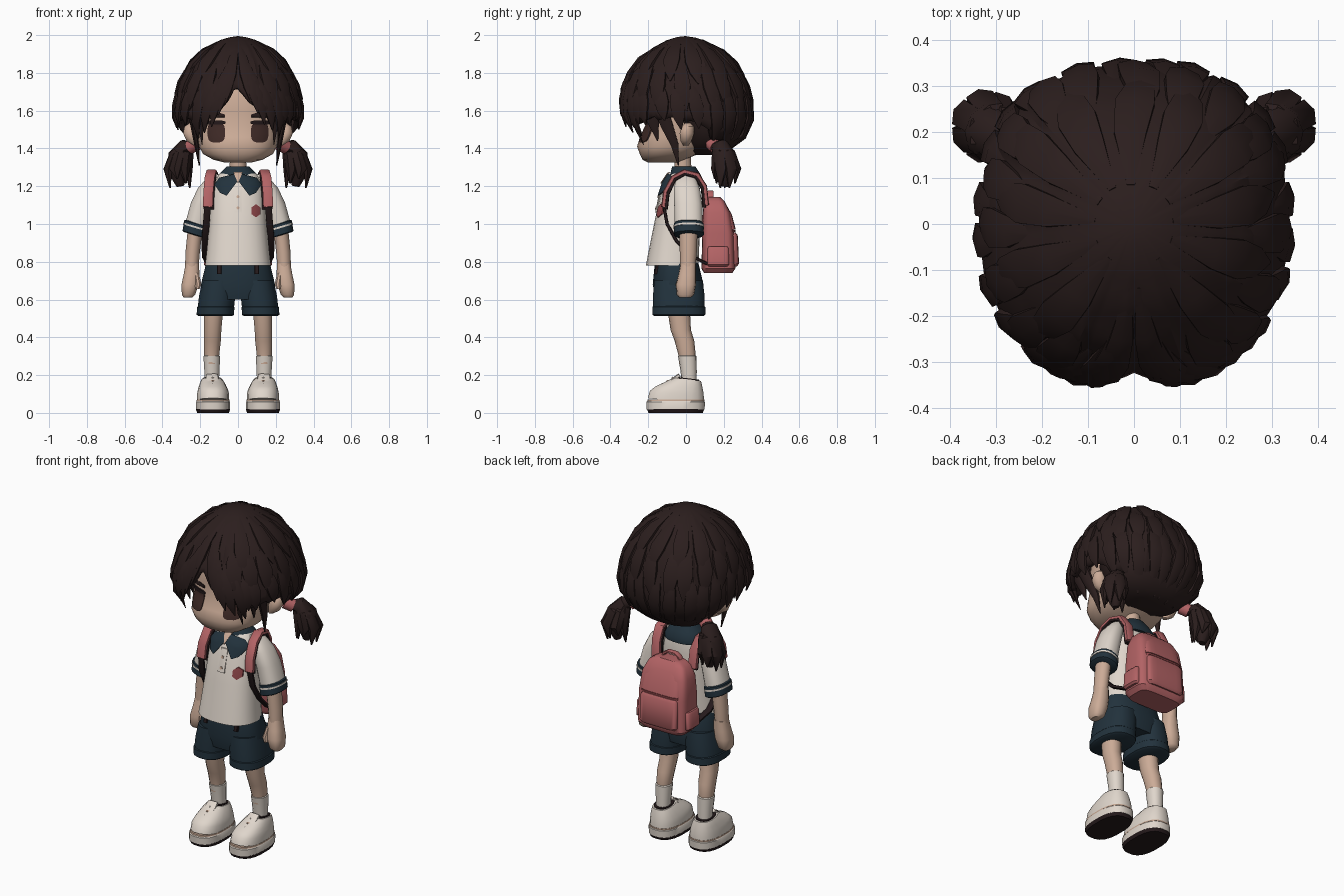
import bpy, bmesh, math, random
from mathutils import Vector
random.seed(4)

def material(name, *rgb):
    m = bpy.data.materials.new(name)
    m.diffuse_color = (*rgb, 1)
    return m

HAIR = material("dark brown hair", .024, .013, .0125)
SKIN = material("skin", .60, .41, .31)
WHITE = material("warm white", .74, .67, .60)
NAVY = material("navy cloth", .016, .032, .046)
PINK = material("pink", .45, .125, .13)
ROSE = material("dark rose", .27, .06, .065)
DARK = material("near black", .018, .010, .011)
TAN = material("tan trim", .58, .40, .30)
EYE = material("eye brown", .045, .021, .018)

def make(name, verts, faces, mat, sym=False, angle=40):
    me = bpy.data.meshes.new(name)
    me.from_pydata([tuple(v) for v in verts], [], faces)
    bm = bmesh.new()
    bm.from_mesh(me)
    bmesh.ops.remove_doubles(bm, verts=bm.verts, dist=1e-5)
    bmesh.ops.recalc_face_normals(bm, faces=bm.faces)
    bm.to_mesh(me)
    bm.free()
    me.polygons.foreach_set("use_smooth", [True] * len(me.polygons))
    me.set_sharp_from_angle(angle=math.radians(angle))
    me.materials.append(mat)
    ob = bpy.data.objects.new(name, me)
    bpy.context.collection.objects.link(ob)
    if sym:
        ob.modifiers.new("mirror", 'MIRROR').use_mirror_merge = False
    return ob

def arc(n, segs):
    """Unit superellipse points."""
    ws = [2 * math.pi * (j + .5) / segs for j in range(segs)]
    return [(spow(math.cos(w), n), spow(math.sin(w), n)) for w in ws]

def spow(v, n):
    return math.copysign(abs(v) ** (2 / n), v)

def interp(table, t):
    t = min(max(t, table[0][0]), table[-1][0])
    for a, b in zip(table, table[1:]):
        if t <= b[0]:
            k = (t - a[0]) / (b[0] - a[0])
            return tuple(p + (q - p) * k for p, q in zip(a[1:], b[1:]))

def bridge(name, rings, mat, sym=False, angle=40, caps=True):
    n, m = len(rings[0]), len(rings)
    faces = [(i * n + j, i * n + (j + 1) % n, (i + 1) * n + (j + 1) % n, (i + 1) * n + j)
             for i in range(m - 1) for j in range(n)]
    if caps:
        faces += [tuple(range(n)), tuple(range(n * m - n, n * m))]
    return make(name, [v for r in rings for v in r], faces, mat, sym, angle)

def loft(name, rows, mat, sym=False, n=2.4, segs=20, shear=0, tilt=0):
    """Stack of rings (z, cx, cy, rx, ry); shear and tilt slope them along x and y."""
    return bridge(name, [[(cx + rx * c, cy + ry * s, z + shear * rx * c + tilt * ry * s) for c, s in arc(n, segs)]
                         for z, cx, cy, rx, ry in rows], mat, sym)

def tube(name, pts, radii, side, mat, sym=False, n=2, segs=8):
    """Sweep along a path; radii are (along side, across side)."""
    pts, rings = [Vector(p) for p in pts], []
    for i, p in enumerate(pts):
        t = (pts[min(i + 1, len(pts) - 1)] - pts[max(i - 1, 0)]).normalized()
        s = Vector(side)
        s = (s - t * s.dot(t)).normalized()
        u = t.cross(s)
        a, b = radii[min(i, len(radii) - 1)]
        rings.append([p + s * a * c + u * b * d for c, d in arc(n, segs)])
    return bridge(name, rings, mat, sym)

def front_y(rows, x, z, n=2.4):
    cx, cy, rx, ry = interp(rows, z)
    return cy - ry * (1 - min(abs(x - cx) / rx, 1) ** n) ** (1 / n)

def plate(name, outline, rows, mat, sym=False, lift=.006):
    """Thin patch that follows the front of a lofted part."""
    mx, mz = (sum(p[i] for p in outline) / len(outline) for i in (0, 1))
    rings = []
    for k, d in ((.02, lift - .009), (.5, lift - .009), (1, lift - .009), (1, lift), (.75, lift), (.5, lift), (.25, lift), (.02, lift)):
        pts = [(mx + (x - mx) * k, mz + (z - mz) * k) for x, z in outline]
        rings.append([(x, front_y(rows, x, z) - d, z) for x, z in pts])
    return bridge(name, rings, mat, sym)

def oval(cx, cz, rx, rz, n=3, segs=16):
    return [(cx + rx * c, cz + rz * s) for c, s in arc(n, segs)]

# Head, ears, face details and neck
HEAD = [(1.325, 0, -.12, .07, .08), (1.34, 0, -.12, .13, .11), (1.37, 0, -.09, .185, .155),
        (1.41, 0, -.07, .207, .19), (1.46, 0, -.05, .213, .195), (1.52, 0, -.03, .22, .185),
        (1.6, 0, -.02, .225, .2), (1.72, 0, 0, .22, .2), (1.84, 0, 0, .14, .14)]
loft("head", HEAD, SKIN, segs=32)
loft("ear", [(1.415, .22, .0, .015, .015), (1.44, .24, .0, .033, .03), (1.48, .25, .005, .042, .04),
             (1.515, .25, .01, .035, .034), (1.535, .245, .01, .012, .015)], SKIN, True, 2, 12)
plate("eye", oval(.115, 1.485, .046, .053, 3.5), HEAD, EYE, True)
plate("upper_lash", oval(.12, 1.537, .055, .011), HEAD, DARK, True, .009)
plate("eyebrow", [(.07, 1.565), (.16, 1.56), (.185, 1.548), (.17, 1.58), (.1, 1.59), (.07, 1.58)], HEAD, HAIR, True)
loft("neck", [(1.2, 0, -.01, .05, .045), (1.37, 0, -.02, .042, .045)], SKIN, n=2)

# Hair shell: a dome with clump ridges and a hem that depends on direction
DOME = [(1.33, .42), (1.38, .6), (1.44, .82), (1.5, .95), (1.58, 1), (1.66, .975), (1.75, .9),
        (1.85, .74), (1.93, .5), (1.975, .27), (1.99, .12), (1.995, 0)]
HEM = [(0, 1.72), (10, 1.63), (22, 1.57), (45, 1.53), (70, 1.55), (95, 1.54), (115, 1.44), (180, 1.37)]

def hem(a):
    return interp(HEM, abs((a + 180) % 360 - 180))[0]

def shell(a, z, off=0.0):
    r = interp(DOME, z)[0] + off
    s, c = math.sin(math.radians(a)), math.cos(math.radians(a))
    n = 2.3 - .2 * c
    return Vector((.335 * r * spow(s, n), -.35 * r * spow(c, n) - .003, z))

rings = []
for i in range(17):
    t = (i / 16) ** 1.5
    saws = [(360 * j / 112, (j % 7) / 7) for j in range(112)]
    rings.append([shell(a, 1.995 - (1.995 - hem(a) - .03 * w) * t, (.03 * w - .01) * min(1, t * 3)) for a, w in saws])
thick = bridge("hair_shell", rings, HAIR, angle=30, caps=False).modifiers.new("thickness", 'SOLIDIFY')
thick.thickness, thick.offset = .025, -1
# Closed underside of the hair at the nape
loft("nape_hair", [(1.365, 0, .1, .1, .08), (1.385, 0, .115, .18, .115), (1.43, 0, .13, .235, .15),
                   (1.5, 0, .13, .28, .18), (1.56, 0, .12, .29, .19)], HAIR, segs=28)

def lock(name, a0, a1, z0, z1, width, off=.01):
    pts = [shell(a0 + (a1 - a0) * k, z0 + (z1 - z0) * k, off - .03 * (k == 0)) for k in (0, .25, .5, .75, 1)]
    w = math.radians((a0 + a1) / 2)
    radii = [(width * f, .017 * g) for f, g in ((.2, .2), (.8, .8), (1, 1), (.75, .9), (.08, .2))]
    tube(name, pts, radii, (math.cos(w), math.sin(w), 0), HAIR, segs=6)

# Layered hair locks over the shell, leaving the parting above the forehead open
for layer, (z0, z1, count, width) in enumerate(((1.975, 1.74, 13, .05), (1.87, 1.6, 19, .05), (1.74, 1.3, 24, .043))):
    for i in range(count):
        a = 360 * (i + .5) / count + random.uniform(-4, 4)
        end = max(z1 + random.uniform(-.03, .03), hem(a) - random.uniform(.0, .045))
        if 16 < a < 344:
            lock("hair_lock_%d_%d" % (layer, i), a, a + (5 if a < 180 else -5), z0, end, width)
for s in (1, -1):
    for i, (a0, a1, z0, z1) in enumerate(((4, 11, 1.95, 1.64), (7, 17, 1.9, 1.58), (11, 24, 1.85, 1.52),
                                          (19, 33, 1.8, 1.49), (30, 44, 1.78, 1.46))):
        lock("fringe_lock_%d" % i, s * a0, s * a1, z0, z1 + .006 * s, .036, .02)
tube("side_lock", [(.25, -.14, 1.62), (.235, -.1, 1.52), (.218, -.06, 1.42), (.205, -.04, 1.31)],
     [(.04, .02), (.034, .018), (.022, .015), (.003, .003)], (0, 1, 0), HAIR, True)
tube("temple_lock", [(.235, -.2, 1.62), (.222, -.17, 1.53), (.212, -.15, 1.44)],
     [(.04, .018), (.03, .015), (.003, .003)], (0, 1, 0), HAIR, True)
tube("front_wisp", [(.2, -.28, 1.6), (.195, -.26, 1.5), (.19, -.225, 1.42)],
     [(.02, .012), (.014, .009), (.002, .002)], (1, 0, 0), HAIR, True, segs=6)

# Pigtails with ties
tube("hair_tie", [(.215, .135, 1.425), (.255, .16, 1.405)], [(.036, .036)], (0, 1, 0), PINK, True, segs=12)
tube("pigtail", [(.24, .15, 1.41), (.28, .18, 1.41), (.31, .2, 1.36), (.32, .215, 1.28), (.305, .21, 1.2)],
     [(.025, .025), (.05, .04), (.065, .06), (.06, .055), (.02, .02)], (0, 1, 0), HAIR, True, segs=10)
for i, (c, s) in enumerate(arc(2, 7)):
    tube("pigtail_lock_%d" % i, [(.265, .175, 1.41), (.3 + .045 * c, .2 + .045 * s, 1.375),
         (.32 + .058 * c, .213 + .06 * s, 1.29), (.31 + .055 * c, .205 + .055 * s, 1.19 + .025 * (i % 3))],
         [(.015, .012), (.032, .02), (.034, .022), (.004, .004)], (-s, c, 0), HAIR, True, segs=6)

# Shirt, sleeves and cuffs
SHIRT = [(.78, 0, -.073, .175, .14), (.85, 0, -.065, .167, .135), (1.0, 0, -.048, .153, .122),
         (1.15, 0, -.03, .142, .108), (1.22, 0, -.02, .13, .09), (1.265, 0, -.01, .1, .07), (1.285, 0, -.01, .06, .05)]
loft("shirt", SHIRT, WHITE, segs=28)
loft("sleeve", [(.97, .226, .015, .06, .075), (1.1, .194, .012, .056, .075), (1.18, .163, .005, .05, .07),
                (1.235, .13, 0, .036, .055), (1.262, .105, 0, .02, .03)], WHITE, True, shear=.2)
loft("sleeve_cuff", [(.94, .228, .015, .058, .074), (.945, .228, .015, .066, .08), (1.0, .22, .015, .065, .079),
                     (1.005, .22, .015, .058, .074)], NAVY, True, shear=.3)
loft("cuff_stripe", [(.978, .224, .015, .067, .082), (.988, .223, .015, .067, .082)], WHITE, True, shear=.3)

# Collar, placket, buttons and badge
loft("collar", [(1.21, 0, 0, .125, .092), (1.235, 0, 0, .125, .092), (1.27, 0, -.005, .095, .078),
                (1.305, 0, -.012, .06, .062), (1.3, 0, -.012, .05, .05)], NAVY, n=2.2)
plate("collar_wing", [(.004, 1.225), (.06, 1.15), (.095, 1.165), (.125, 1.21), (.1, 1.245), (.02, 1.265)], SHIRT, NAVY, True, .019)
plate("neck_opening", [(-.025, 1.275), (0, 1.215), (.025, 1.275)], SHIRT, SKIN, lift=.024)
plate("placket", [(-.022, 1.06), (.022, 1.06), (.022, 1.19), (-.022, 1.19)], SHIRT, WHITE, lift=.007)
for z in (1.085, 1.145):
    plate("button", oval(0, z, .008, .008, 2, 8), SHIRT, TAN, lift=.011)
plate("chest_badge", oval(.095, 1.07, .028, .035, 2, 6), SHIRT, ROSE, lift=.007)

# Arms and hands
loft("arm", [(.74, .246, .008, .036, .04), (.85, .24, .012, .039, .045), (.96, .228, .013, .04, .048)], SKIN, True, 2, 14)
loft("hand", [(.61, .265, -.005, .022, .03), (.625, .262, -.003, .036, .046), (.68, .254, 0, .046, .053),
              (.73, .246, .006, .043, .047), (.79, .242, .012, .036, .041)], SKIN, True, 2.6, 14)
loft("thumb", [(.655, .215, -.04, .012, .014), (.68, .21, -.038, .018, .018), (.74, .22, -.022, .014, .016)], SKIN, True, 2, 8)

# Shorts, legs and socks
loft("shorts_waist", [(.6, 0, -.04, .18, .12), (.68, 0, -.042, .197, .135), (.8, 0, -.05, .168, .115)], NAVY, segs=28)
loft("shorts_leg", [(.55, .118, -.038, .097, .138), (.62, .11, -.038, .097, .138), (.7, .1, -.04, .09, .13)], NAVY, True)
loft("shorts_turn_up", [(.512, .12, -.038, .09, .13), (.52, .12, -.038, .1, .142), (.56, .118, -.038, .1, .142),
                        (.566, .118, -.038, .094, .135)], NAVY, True)
loft("belt_loop", [(.735, .1, -.157, .012, .014), (.79, .1, -.145, .012, .014)], DARK, True, 6, 8)
loft("leg", [(.26, .139, .005, .037, .041), (.31, .139, .005, .041, .046), (.38, .136, -.008, .046, .052),
             (.44, .134, -.028, .047, .054), (.56, .128, -.04, .052, .06)], SKIN, True, 2.2, 14)
loft("sock", [(.13, .138, .018, .036, .038), (.22, .138, .014, .041, .043), (.3, .139, .007, .045, .049),
              (.305, .139, .006, .04, .043)], WHITE, True, 2.2, 14)

# Shoes, with the ankle opening sloping down to the heel
loft("shoe_sole", [(0, .132, -.055, .085, .145), (.02, .132, -.055, .092, .154)], DARK, True, 2.6)
loft("shoe_midsole", [(.018, .132, -.055, .091, .155), (.058, .132, -.055, .091, .157), (.064, .132, -.055, .086, .15)], WHITE, True, 2.6)
loft("shoe_trim", [(.062, .132, -.054, .088, .153), (.07, .132, -.053, .087, .152)], TAN, True, 2.6)
loft("shoe_upper", [(.06, .132, -.053, .086, .151), (.1, .132, -.048, .085, .144), (.125, .133, -.035, .079, .128),
                    (.148, .135, -.015, .07, .103), (.167, .137, .0, .061, .083), (.178, .138, .008, .054, .072)], WHITE, True, 2.5, tilt=-.12)
loft("shoe_opening", [(.17, .138, .01, .048, .06), (.183, .138, .01, .048, .06)], DARK, True, 2.4, tilt=-.12)
tube("shoe_tongue", [(.135, -.1, .15), (.137, -.06, .178), (.138, -.035, .2)], [(.03, .014), (.034, .014), (.03, .01)],
     (1, 0, 0), WHITE, True, 4)
for i in range(3):
    y, z = -.125 + .028 * i, .15 + .017 * i
    tube("shoe_lace_%d" % i, [(.09, y + .02, z - .012), (.134, y, z), (.178, y + .02, z - .012)],
         [(.008, .008)], (0, 1, 0), TAN if i == 1 else WHITE, True, segs=6)

# Backpack
loft("backpack", [(.74, 0, .17, .135, .075), (.765, 0, .172, .158, .09), (.95, 0, .17, .156, .085),
                  (1.06, 0, .162, .145, .073), (1.12, 0, .15, .118, .055), (1.143, 0, .145, .08, .035)], PINK, n=5, segs=32)
loft("backpack_pocket", [(.775, 0, .23, .11, .04), (.79, 0, .235, .122, .046), (.94, 0, .23, .12, .044), (.955, 0, .225, .11, .038)], PINK, n=6)
loft("pocket_seam", [(.957, 0, .2, .125, .062), (.967, 0, .2, .125, .062)], ROSE, n=6)
loft("backpack_flap", [(.97, 0, .2, .128, .064), (1.05, 0, .185, .12, .058), (1.1, 0, .17, .095, .045)], PINK, n=5)
loft("side_pocket", [(.775, .15, .17, .02, .05), (.785, .152, .17, .028, .058), (.87, .15, .17, .026, .056), (.88, .148, .17, .02, .05)], PINK, True, 4)
tube("backpack_handle", [(-.06, .13, 1.12), (-.05, .13, 1.155), (-.025, .13, 1.17), (.025, .13, 1.17), (.05, .13, 1.155), (.06, .13, 1.12)],
     [(.016, .008)], (0, 1, 0), PINK, n=4)
STRAP = [(.12, .11, 1.1), (.125, .1, 1.2), (.132, .06, 1.262), (.14, -.01, 1.278), (.15, -.07, 1.245), (.157, -.11, 1.17), (.16, -.12, 1.09)]
tube("shoulder_strap", STRAP, [(.027, .012)], (1, 0, 0), PINK, True, 4)
tube("strap_lining", [(x - .004, y * .88, z - .012) for x, y, z in STRAP], [(.029, .01)], (1, 0, 0), DARK, True, 4)
tube("lower_strap", [(.16, -.12, 1.11), (.168, -.1, 1.0), (.176, -.05, .91), (.174, .03, .83), (.15, .11, .79)], [(.018, .009)], (1, 0, 0), DARK, True, 4)
